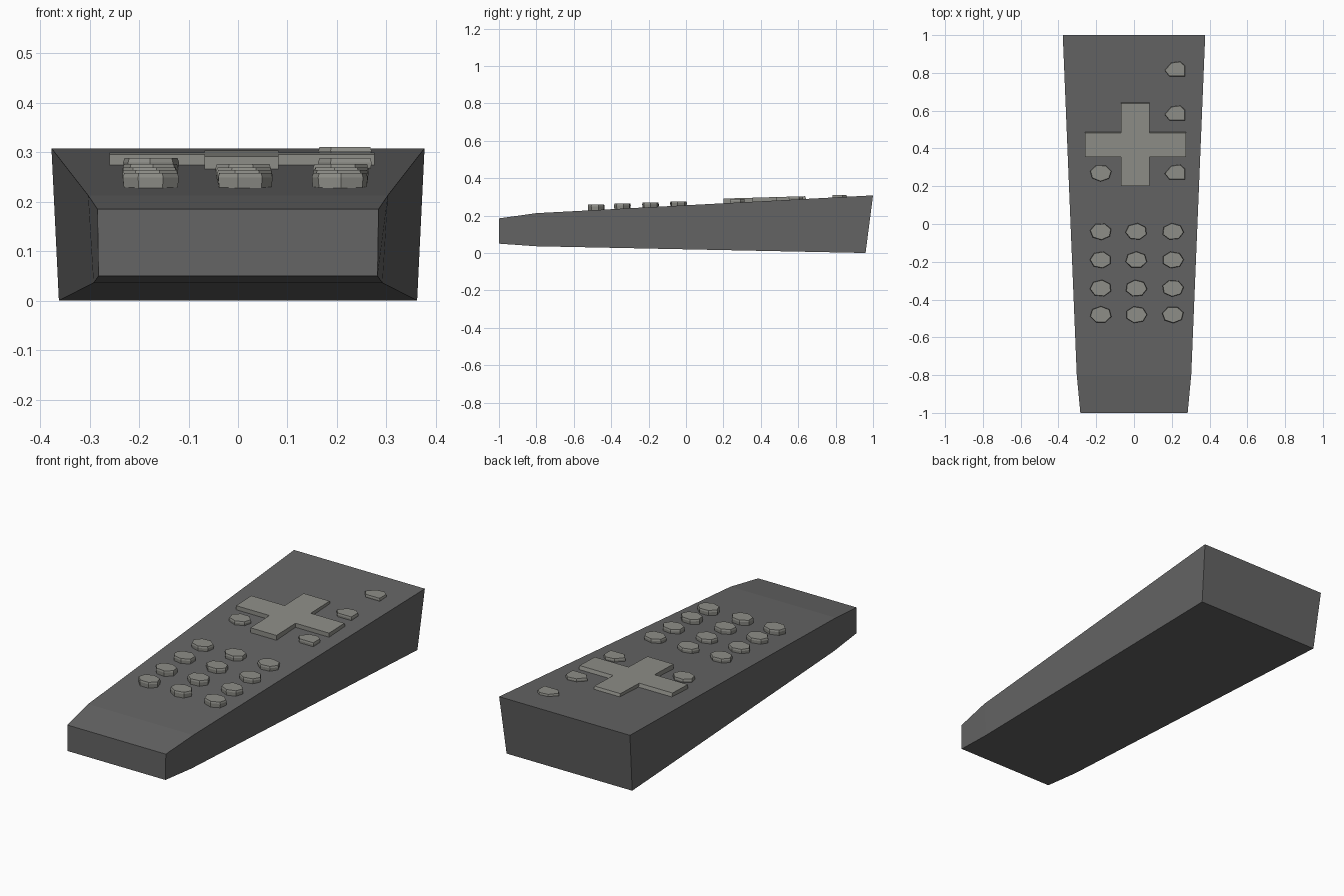
import bpy, bmesh, math

if "Cube" in bpy.data.objects:
    bpy.data.objects.remove(bpy.data.objects["Cube"])


def material(name, rgb):
    m = bpy.data.materials.new(name)
    m.diffuse_color = (*rgb, 1)
    m.use_nodes = True
    m.node_tree.nodes["Principled BSDF"].inputs["Base Color"].default_value = m.diffuse_color
    return m


BODY = material("dark grey", (0.13, 0.13, 0.13))
KEYS = material("warm light grey", (0.27, 0.27, 0.245))


def loft(name, rings, mat):
    """Skin a stack of equal-length closed rings and cap both ends."""
    bm = bmesh.new()
    loops = [[bm.verts.new(p) for p in ring] for ring in rings]
    n = len(loops[0])
    for a, b in zip(loops, loops[1:]):
        for i in range(n):
            j = (i + 1) % n
            bm.faces.new((a[i], a[j], b[j], b[i]))
    bm.faces.new(loops[0][::-1])
    bm.faces.new(loops[-1])
    bmesh.ops.recalc_face_normals(bm, faces=bm.faces)
    mesh = bpy.data.meshes.new(name)
    bm.to_mesh(mesh)
    bm.free()
    mesh.materials.append(mat)
    ob = bpy.data.objects.new(name, mesh)
    bpy.context.collection.objects.link(ob)
    return ob


def surface(y):
    """Height of the sloping top of the body."""
    return 0.213 + (y + 0.8) * 0.0528


# Body: four-cornered sections (bottom y, z, half width, top y, z, half width)
sections = [(-1, 0.05, 0.282, -1, 0.185, 0.284),
            (-0.8, 0.036, 0.292, -0.8, 0.213, 0.303),
            (0.96, 0.0, 0.362, 1, 0.308, 0.377)]
loft("remote_body",
     [[(-bw, by, bz), (bw, by, bz), (tw, ty, tz), (-tw, ty, tz)]
      for by, bz, bw, ty, tz, tw in sections], BODY)


# Buttons: level-topped faceted prisms set into the slope
def button(name, x, y, top, outline):
    levels = [(surface(y) - 0.015, 0.94), (top - 0.009, 1.0), (top, 0.95)]
    loft(name, [[(x + px * s, y + py * s, z) for px, py in outline]
                for z, s in levels], KEYS)


def polygon(sides, phase):
    return [(0.058 * math.cos(phase + i * math.tau / sides),
             0.045 * math.sin(phase + i * math.tau / sides)) for i in range(sides)]


# Number pad
for r, (y, top) in enumerate([(-0.04, 0.276), (-0.19, 0.269), (-0.34, 0.264), (-0.48, 0.258)]):
    for c, x in enumerate((-0.176, 0.012, 0.206)):
        button(f"number_button_{r}_{c}", x, y, top, polygon(7, 0.3 + 0.25 * c + 0.12 * r))

# Side buttons, squared off on the right
button("left_button", -0.176, 0.27, 0.288, polygon(7, 0.2))
cut = [(-0.055, -0.005), (-0.03, -0.036), (0.053, -0.036),
       (0.053, 0.02), (0.028, 0.042), (-0.02, 0.036)]
for i, (y, top) in enumerate([(0.272, 0.288), (0.585, 0.303), (0.818, 0.311)]):
    button(f"right_button_{i}", 0.217, y, top, cut)

# Cross-shaped direction pad, thicker at its front end
x0, x1, x2, x3 = -0.26, -0.068, 0.082, 0.276
y0, y1, y2, y3 = 0.2, 0.356, 0.492, 0.647
cross = [(x1, y0), (x2, y0), (x2, y1), (x3, y1), (x3, y2), (x2, y2),
         (x2, y3), (x1, y3), (x1, y2), (x0, y2), (x0, y1), (x1, y1)]
loft("direction_pad",
     [[(x, y, surface(y) - 0.012) for x, y in cross],
      [(x, y - (0.01 if y in (y2, y3) else 0), 0.291 + (y - y0) * 0.028)
       for x, y in cross]], KEYS)
